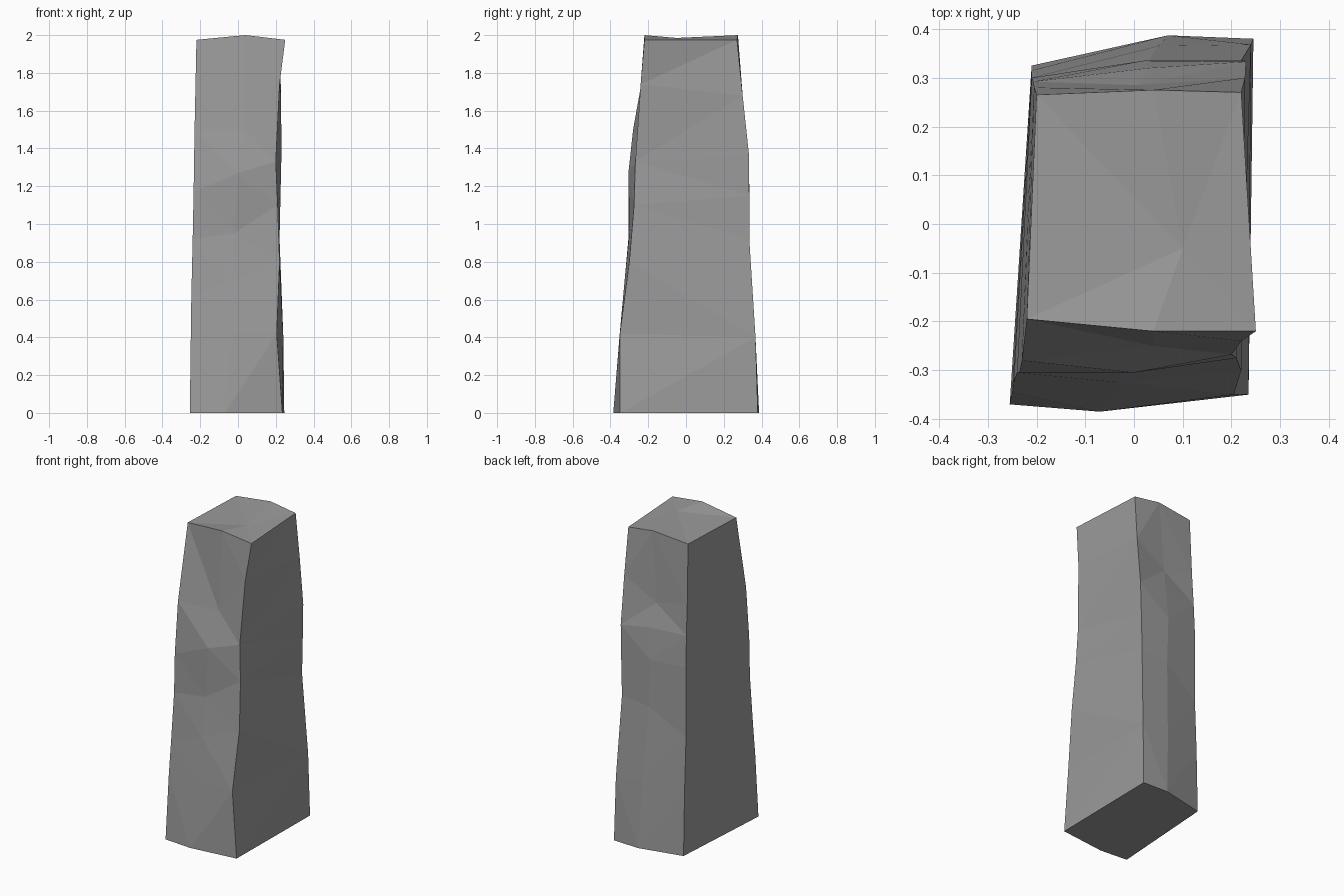
import bpy
import bmesh

cube = bpy.data.objects.get("Cube")
if cube:
    bpy.data.objects.remove(cube, do_unlink=True)


def make_material(name, colour):
    material = bpy.data.materials.new(name)
    material.use_nodes = True
    material.diffuse_color = colour
    shader = material.node_tree.nodes["Principled BSDF"]
    shader.inputs["Base Color"].default_value = colour
    return material


# Rough upright edges of the hewn stone, each traced from bottom to top
front_left = [(-.255, -.37, 0), (-.25, -.345, .4), (-.247, -.325, .62), (-.24, -.305, .92),
              (-.235, -.305, 1.17), (-.23, -.28, 1.5), (-.22, -.195, 1.975)]
front_middle = [(-.07, -.385, 0), (-.04, -.35, .43), (-.03, -.325, .7), (-.02, -.3, .95),
                (0, -.305, 1.27), (.04, -.25, 1.5), (.04, -.22, 2)]
front_right = [(.235, -.35, 0), (.205, -.35, .42), (.22, -.3, .8), (.21, -.275, 1.1),
               (.2, -.268, 1.33), (.22, -.24, 1.74), (.25, -.22, 1.975)]
back_right = [(.245, .38, 0), (.24, .368, .4), (.22, .335, .92), (.225, .335, 1.15),
              (.23, .333, 1.37), (.228, .3, 1.68), (.22, .27, 1.975)]
back_middle = [(.07, .387, 0), (.05, .365, .43), (.03, .335, .9), (.02, .335, 1.2),
               (.03, .32, 1.4), (.01, .285, 1.55), (.04, .275, 2)]
back_left = [(-.21, .325, 0), (-.21, .315, .4), (-.21, .3, .75), (-.21, .3, 1.2),
             (-.207, .292, 1.4), (-.205, .28, 1.6), (-.2, .265, 1.975)]

mesh = bpy.data.meshes.new("stone_pillar")
bm = bmesh.new()
columns = [[bm.verts.new(point) for point in edge]
           for edge in (front_left, front_middle, front_right,
                        back_right, back_middle, back_left)]

# Side facets between neighbouring edges
for index, column in enumerate(columns):
    following = columns[(index + 1) % len(columns)]
    for level in range(len(column) - 1):
        bm.faces.new((column[level], following[level],
                      following[level + 1], column[level + 1]))

# Flat base and slightly dished top
bm.faces.new([column[0] for column in reversed(columns)])
top_centre = bm.verts.new((.1, -.05, 1.985))
for index, column in enumerate(columns):
    following = columns[(index + 1) % len(columns)]
    bm.faces.new((column[-1], following[-1], top_centre))

bmesh.ops.triangulate(bm, faces=bm.faces[:], quad_method="SHORT_EDGE")
bmesh.ops.recalc_face_normals(bm, faces=bm.faces[:])
for face in bm.faces:
    face.smooth = False
bm.to_mesh(mesh)
bm.free()

pillar = bpy.data.objects.new("stone_pillar", mesh)
bpy.context.collection.objects.link(pillar)
mesh.materials.append(make_material("stone_grey", (.33, .33, .33, 1)))
